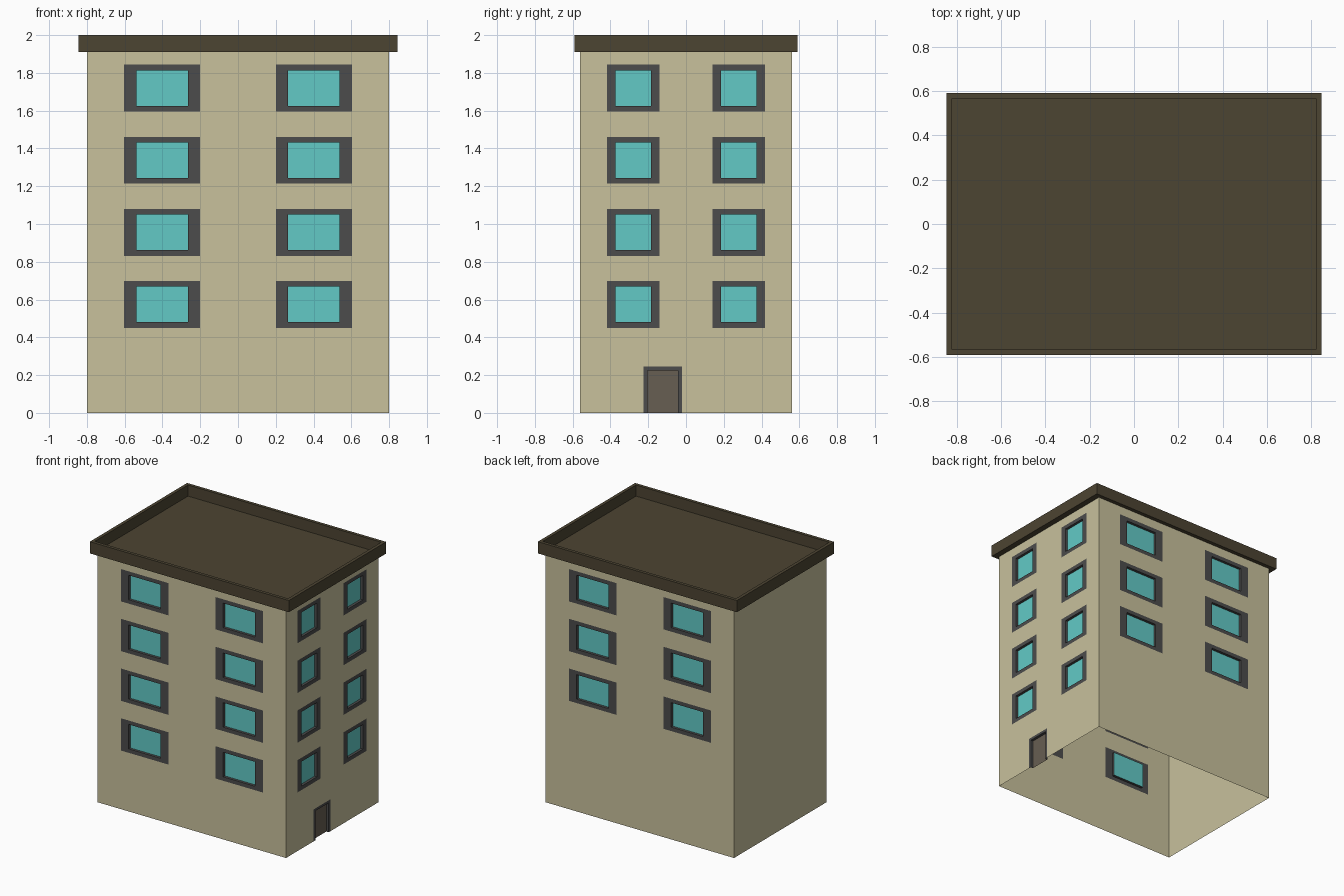
import bpy
import bmesh

if "Cube" in bpy.data.objects:
    bpy.data.objects.remove(bpy.data.objects["Cube"])

HX, HY, TOP = 0.80, 0.56, 1.91      # half width, half depth, wall height
RECESS = 0.02                       # how far panes sit behind the wall face


def material(name, rgb):
    m = bpy.data.materials.new(name)
    m.diffuse_color = (*rgb, 1)
    m.use_nodes = True
    m.node_tree.nodes["Principled BSDF"].inputs["Base Color"].default_value = m.diffuse_color
    return m


WALL = material("plaster", (0.578, 0.533, 0.332))
FRAME = material("dark_frame", (0.072, 0.072, 0.072))
GLASS = material("glass", (0.122, 0.591, 0.565))
ROOF = material("roof_brown", (0.073, 0.058, 0.032))
DOOR = material("door_brown", (0.136, 0.112, 0.084))

# Each side maps (along wall, depth inward, height) to world space
SIDES = {
    "front": (HX, lambda u, d, z: (u, d - HY, z)),
    "back": (HX, lambda u, d, z: (-u, HY - d, z)),
    "right": (HY, lambda u, d, z: (HX - d, u, z)),
    "left": (HY, lambda u, d, z: (d - HX, -u, z)),
}


def finish(name, bm, mat):
    bmesh.ops.remove_doubles(bm, verts=bm.verts, dist=1e-5)
    mesh = bpy.data.meshes.new(name)
    bm.to_mesh(mesh)
    bm.free()
    mesh.materials.append(mat)
    ob = bpy.data.objects.new(name, mesh)
    bpy.context.collection.objects.link(ob)
    return ob


def quad(bm, place, pts):
    bm.faces.new([bm.verts.new(place(*p)) for p in pts])


def rect(bm, place, u0, u1, z0, z1, d=0.0):
    quad(bm, place, [(u0, d, z0), (u1, d, z0), (u1, d, z1), (u0, d, z1)])


def wall(bm, side, holes):
    """Flat wall sheet with rectangular openings left out."""
    half, place = SIDES[side]
    us = sorted({-half, half, *[h[0] for h in holes], *[h[1] for h in holes]})
    zs = sorted({0, TOP, *[h[2] for h in holes], *[h[3] for h in holes]})
    for a, b in zip(us, us[1:]):
        for c, e in zip(zs, zs[1:]):
            u, z = (a + b) / 2, (c + e) / 2
            if not any(h[0] < u < h[1] and h[2] < z < h[3] for h in holes):
                rect(bm, place, a, b, c, e)


def opening(label, pane, side, hole, mu, mb, mt, mat):
    """Flush frame with a recessed pane; mu, mb, mt are frame margins."""
    place = SIDES[side][1]
    u0, u1, z0, z1 = hole
    outer = [(u0, z0), (u0, z1), (u1, z1), (u1, z0)]
    a, b, c, e = u0 + mu, u1 - mu, z0 + mb, z1 - mt
    inner = [(a, c), (a, e), (b, e), (b, c)]
    bm = bmesh.new()
    for i in range(4 if mb else 3):
        j = (i + 1) % 4
        (p, q), (r, s) = outer[i], outer[j]
        (k, l), (m, n) = inner[i], inner[j]
        quad(bm, place, [(p, 0, q), (k, 0, l), (m, 0, n), (r, 0, s)])
        quad(bm, place, [(k, 0, l), (k, RECESS, l), (m, RECESS, n), (m, 0, n)])
    finish(f"{label}_frame", bm, FRAME)
    bm = bmesh.new()
    rect(bm, place, a, b, c, e, RECESS)
    finish(f"{label}_{pane}", bm, mat)


# Window layout: side, inner and outer edge from centre, side margin, first row
layout = [("front", 0.20, 0.603, 0.066, 0),
          ("back", 0.20, 0.603, 0.066, 1),
          ("right", 0.14, 0.418, 0.045, 0)]
holes = {s: [] for s in SIDES}
for side, near, far, margin, first in layout:
    for row in range(first, 4):
        z = 0.45 + row * 0.3817
        for tag, u0, u1 in (("a", -far, -near), ("b", near, far)):
            hole = (u0, u1, z, z + 0.248)
            holes[side].append(hole)
            opening(f"{side}_window_{row + 1}{tag}", "glass", side, hole,
                    margin, 0.03, 0.03, GLASS)

# Door in the right wall
door = (-0.225, -0.02, 0, 0.245)
holes["right"].append(door)
opening("entrance", "door", "right", door, 0.022, 0, 0.02, DOOR)

# Wall shell, open underneath
bm = bmesh.new()
for side in SIDES:
    wall(bm, side, holes[side])
finish("walls", bm, WALL)

# Overhanging roof tray with a thin parapet
bm = bmesh.new()
bmesh.ops.create_cube(bm, size=1)
for v in bm.verts:
    v.co = (v.co.x * 1.69, v.co.y * 1.18, TOP + (v.co.z + 0.5) * 0.09)
top = max(bm.faces, key=lambda f: f.calc_center_median().z)
bmesh.ops.inset_region(bm, faces=[top], thickness=0.035)
floor = bmesh.ops.extrude_discrete_faces(bm, faces=[top])["faces"][0]
for v in floor.verts:
    v.co.z = TOP + 0.005
bm.normal_update()
finish("roof", bm, ROOF)
